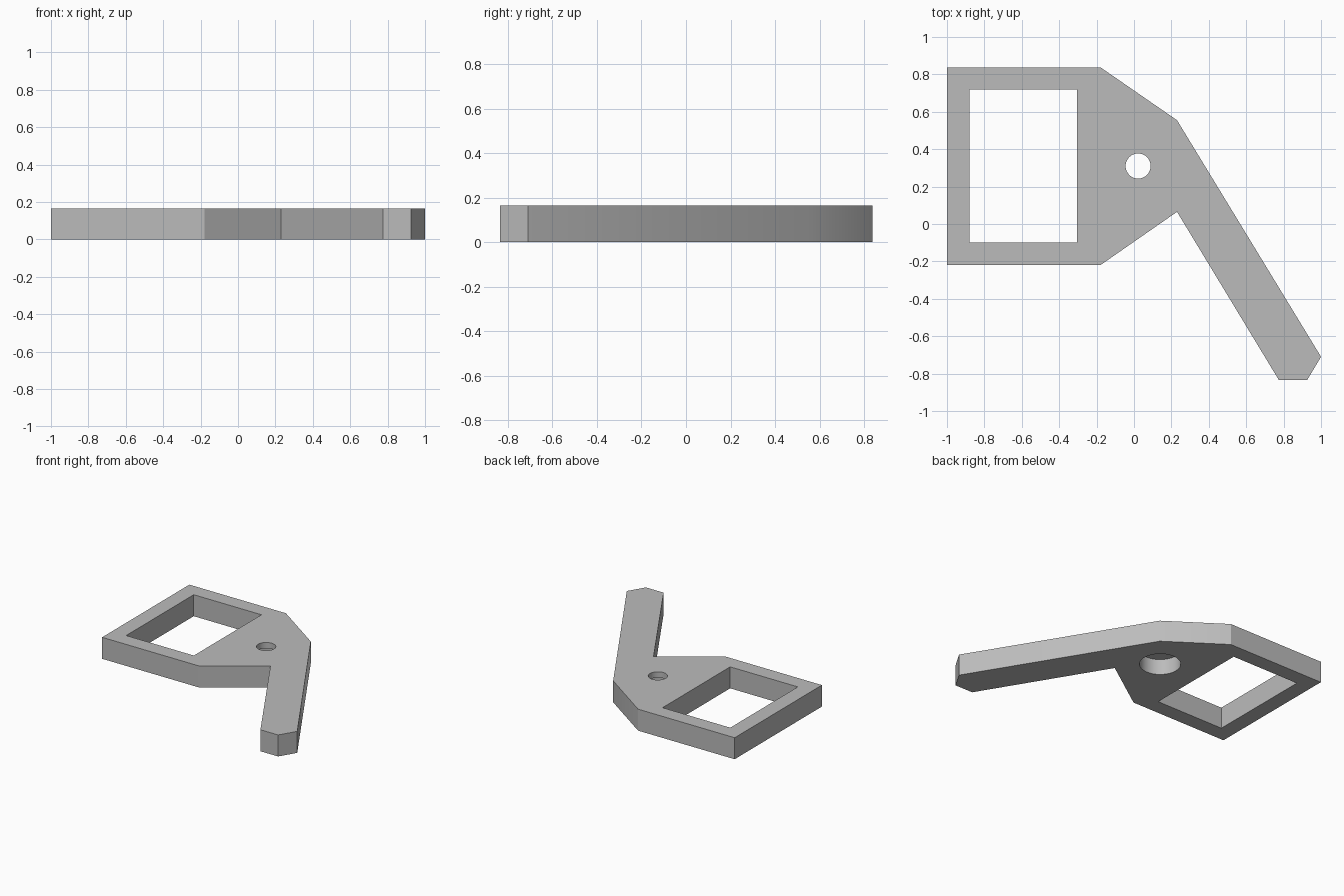
import bpy, bmesh, math

if "Cube" in bpy.data.objects:
    bpy.data.objects.remove(bpy.data.objects["Cube"], do_unlink=True)

THICK = 0.165
HOLE = (0.022, 0.31)

grey = bpy.data.materials.new("plain grey")
grey.use_nodes = True
colour = (0.5, 0.5, 0.5, 1)
grey.diffuse_color = colour
grey.node_tree.nodes["Principled BSDF"].inputs["Base Color"].default_value = colour


def prism(name, outline, z0, z1):
    """Extrude a flat outline from z0 up to z1."""
    bm = bmesh.new()
    face = bm.faces.new([bm.verts.new((x, y, z0)) for x, y in outline])
    top = bmesh.ops.extrude_face_region(bm, geom=[face])["geom"]
    verts = [v for v in top if isinstance(v, bmesh.types.BMVert)]
    bmesh.ops.translate(bm, verts=verts, vec=(0, 0, z1 - z0))
    bmesh.ops.recalc_face_normals(bm, faces=bm.faces)
    mesh = bpy.data.meshes.new(name)
    bm.to_mesh(mesh)
    bm.free()
    mesh.materials.append(grey)
    obj = bpy.data.objects.new(name, mesh)
    bpy.context.collection.objects.link(obj)
    return obj


def circle(radius, sides=64):
    steps = [2 * math.pi * i / sides for i in range(sides)]
    return [(HOLE[0] + radius * math.cos(a), HOLE[1] + radius * math.sin(a)) for a in steps]


# Flat bracket: square frame, tapered neck and angled arm with a clipped tip
bracket = prism("bracket_plate", [
    (-1, -0.22), (-0.18, -0.22), (0.23, 0.065), (0.775, -0.835), (0.925, -0.835),
    (1, -0.71), (0.23, 0.555), (-0.18, 0.838), (-1, 0.838)], 0, THICK)

# Frame window, screw hole and the wider recess for its head underneath
cutters = [
    prism("window_cutter", [(-0.88, -0.1), (-0.305, -0.1), (-0.305, 0.72), (-0.88, 0.72)],
          -0.1, THICK + 0.1),
    prism("screw_hole_cutter", circle(0.067), -0.1, THICK + 0.1),
    prism("head_recess_cutter", circle(0.144), -0.1, 0.12),
]
bpy.ops.object.select_all(action="DESELECT")
bpy.context.view_layer.objects.active = bracket
bracket.select_set(True)
for cutter in cutters:
    cutter.hide_render = True
    mod = bracket.modifiers.new(cutter.name, "BOOLEAN")
    mod.operation = "DIFFERENCE"
    mod.solver = "EXACT"
    mod.object = cutter
    bpy.ops.object.modifier_apply(modifier=mod.name)
    bpy.data.objects.remove(cutter, do_unlink=True)

# Round hole walls, crisp plate edges
bpy.ops.object.shade_smooth_by_angle(angle=math.radians(25))
